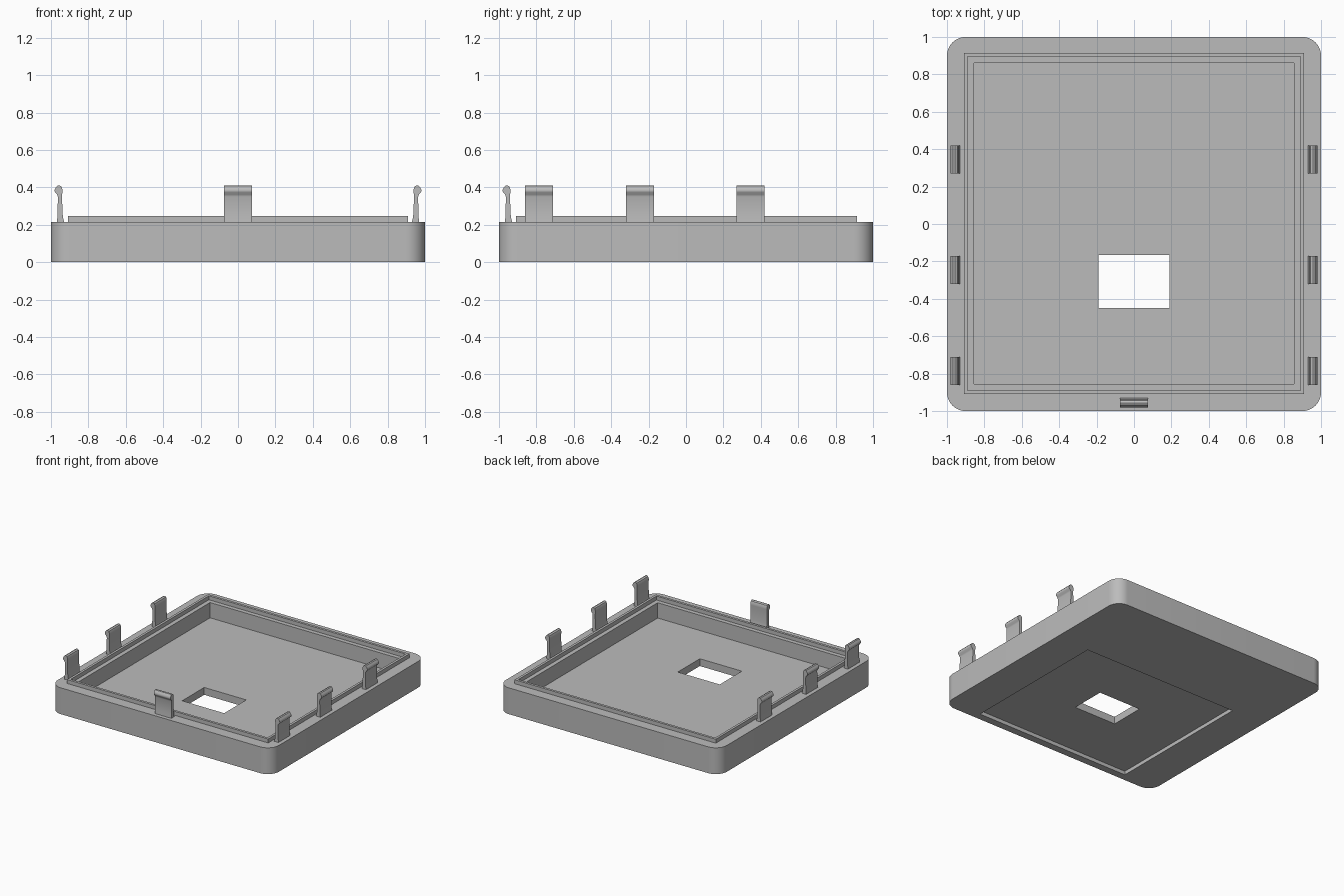
import bpy, bmesh, math
from mathutils import Matrix

cube = bpy.data.objects.get("Cube")
if cube:
    bpy.data.objects.remove(cube, do_unlink=True)

grey = bpy.data.materials.new("plain grey")
grey.use_nodes = True
GREY = (0.5, 0.5, 0.5, 1)
grey.diffuse_color = GREY
grey.node_tree.nodes["Principled BSDF"].inputs["Base Color"].default_value = GREY


def prism(name, points, direction):
    """Extrude a closed outline of 3D points along a direction."""
    bm = bmesh.new()
    face = bm.faces.new([bm.verts.new(p) for p in points])
    out = bmesh.ops.extrude_face_region(bm, geom=[face])
    moved = [v for v in out["geom"] if isinstance(v, bmesh.types.BMVert)]
    bmesh.ops.translate(bm, verts=moved, vec=direction)
    bmesh.ops.recalc_face_normals(bm, faces=bm.faces)
    mesh = bpy.data.meshes.new(name)
    bm.to_mesh(mesh)
    bm.free()
    mesh.materials.append(grey)
    obj = bpy.data.objects.new(name, mesh)
    bpy.context.collection.objects.link(obj)
    return obj


def box(name, x0, x1, y0, y1, z0, z1):
    outline = [(x0, y0, z0), (x1, y0, z0), (x1, y1, z0), (x0, y1, z0)]
    return prism(name, outline, (0, 0, z1 - z0))


def activate(obj):
    bpy.ops.object.select_all(action="DESELECT")
    obj.select_set(True)
    bpy.context.view_layer.objects.active = obj


def cut(obj, *bounds):
    """Subtract a box from an object."""
    cutter = box("cutter", *bounds)
    cutter.hide_render = True
    mod = obj.modifiers.new("cut", "BOOLEAN")
    mod.operation, mod.solver, mod.object = "DIFFERENCE", "EXACT", cutter
    activate(obj)
    bpy.ops.object.modifier_apply(modifier=mod.name)
    bpy.data.objects.remove(cutter, do_unlink=True)


def smooth(obj):
    activate(obj)
    bpy.ops.object.shade_smooth_by_angle(angle=math.radians(35))


RIM, FLOOR, RADIUS, STEPS = 0.215, 0.09, 0.1, 10

# Tray body with rounded upright corners
outline = []
for i, (sx, sy) in enumerate([(1, 1), (-1, 1), (-1, -1), (1, -1)]):
    for k in range(STEPS + 1):
        a = math.pi / 2 * (i + k / STEPS)
        outline.append((sx * (1 - RADIUS) + RADIUS * math.cos(a),
                        sy * (1 - RADIUS) + RADIUS * math.sin(a), 0))
body = prism("tray_body", outline, (0, 0, RIM))
cut(body, -0.855, 0.855, -0.855, 0.86, FLOOR, 0.4)       # inner pocket
cut(body, -0.7, 0.7, -0.94, 0.3, -0.1, 0.03)             # underside recess
cut(body, -0.19, 0.19, -0.45, -0.165, -0.1, 0.4)         # window opening
smooth(body)

# Thin raised lip around the pocket
lip = box("raised_lip", -0.91, 0.91, -0.91, 0.915, RIM, 0.247)
cut(lip, -0.89, 0.89, -0.89, 0.895, 0.1, 0.4)

# Snap clips: side profile as (outward distance, height)
PROFILE = [(0.93, RIM), (0.968, RIM), (0.965, 0.25), (0.963, 0.35),
           (0.967, 0.362), (0.979, 0.374), (0.981, 0.384), (0.977, 0.395),
           (0.967, 0.408), (0.957, 0.411), (0.945, 0.405), (0.939, 0.39),
           (0.939, 0.375), (0.941, 0.35), (0.938, 0.26), (0.935, 0.235)]
WIDTH = 0.15


def clip(name, turn, offset):
    """Stand a clip on the rim; turn picks the side, offset slides it along."""
    obj = prism(name, [(d, offset - WIDTH / 2, z) for d, z in PROFILE], (0, WIDTH, 0))
    obj.data.transform(Matrix.Rotation(turn, 4, "Z"))
    smooth(obj)


for place, y in (("back", 0.345), ("middle", -0.245), ("front", -0.785)):
    clip("left_clip_" + place, 0, y)
    clip("right_clip_" + place, math.pi, -y)
clip("front_clip", -math.pi / 2, 0)
